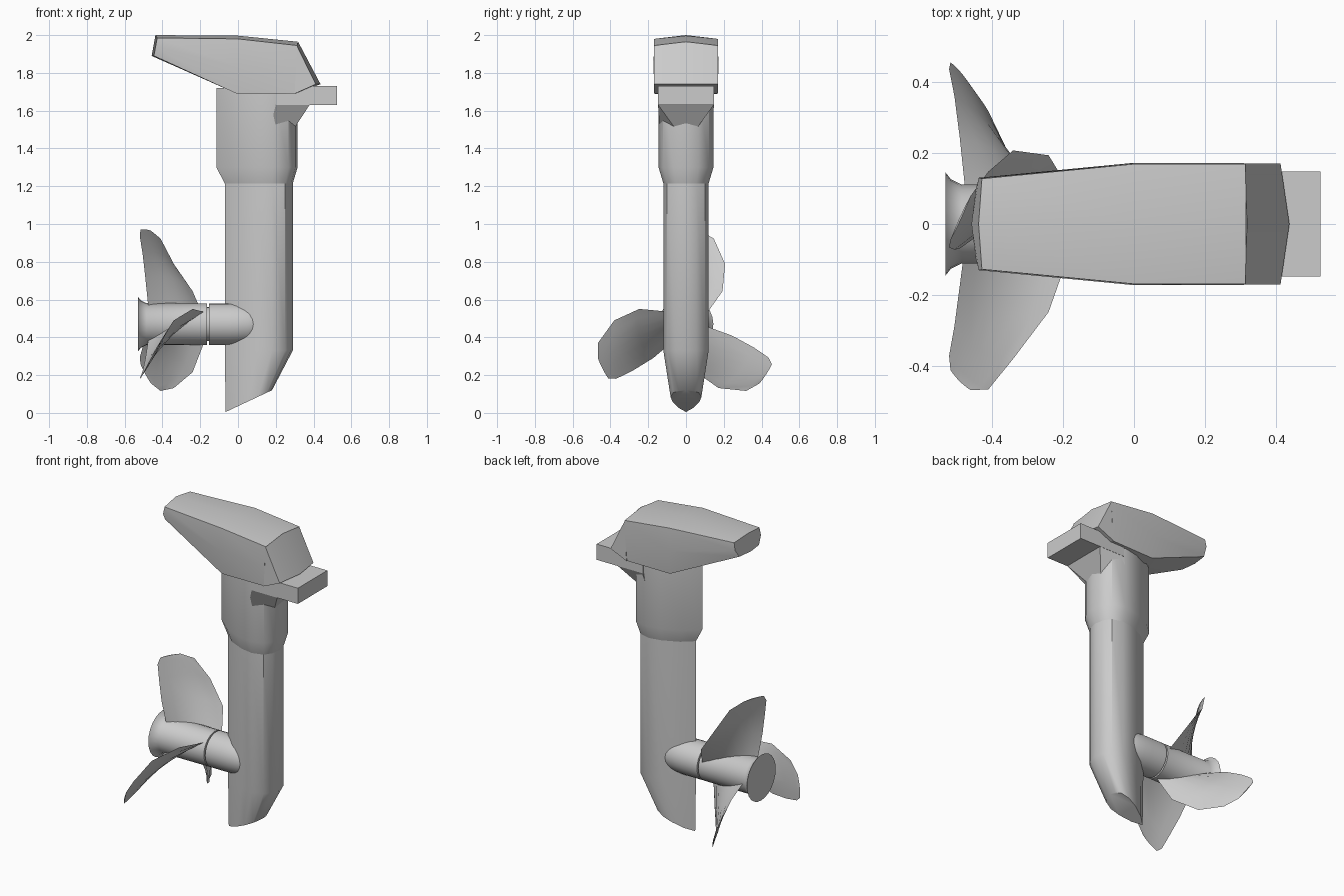
import bpy, bmesh, math
from mathutils import Vector, Matrix

if "Cube" in bpy.data.objects:
    bpy.data.objects.remove(bpy.data.objects["Cube"], do_unlink=True)

# One painted metal colour for everything
GREY = (0.6, 0.6, 0.6, 1)
metal = bpy.data.materials.new("grey_metal")
metal.use_nodes = True
metal.diffuse_color = GREY
metal.node_tree.nodes["Principled BSDF"].inputs["Base Color"].default_value = GREY


def loft(name, rings, angle=40, caps=True):
    """Skin a list of equal-length closed rings and cap both ends."""
    bm = bmesh.new()
    rows = [[bm.verts.new(p) for p in ring] for ring in rings]
    n = len(rows[0])
    for a, b in zip(rows, rows[1:]):
        for i in range(n):
            j = (i + 1) % n
            bm.faces.new((a[i], a[j], b[j], b[i]))
    if caps:
        bm.faces.new(rows[0][::-1])
        bm.faces.new(rows[-1])
    bmesh.ops.remove_doubles(bm, verts=bm.verts, dist=0.0005)
    bmesh.ops.recalc_face_normals(bm, faces=bm.faces)
    mesh = bpy.data.meshes.new(name)
    bm.to_mesh(mesh)
    bm.free()
    mesh.materials.append(metal)
    obj = bpy.data.objects.new(name, mesh)
    bpy.context.collection.objects.link(obj)
    bpy.ops.object.select_all(action="DESELECT")
    obj.select_set(True)
    bpy.context.view_layer.objects.active = obj
    bpy.ops.object.shade_smooth_by_angle(angle=math.radians(angle))
    return obj


def mirrored(half):
    """Close a half outline (first and last points on y = 0) across y = 0."""
    return half + [(x, -y) for x, y in half[-2:0:-1]]


# Leg: teardrop section, sharp behind and round ahead, with a slanted foot
teardrop = mirrored([(-0.07, 0), (0, 0.06), (0.1, 0.105), (0.18, 0.12),
                     (0.25, 0.1), (0.28, 0.055), (0.29, 0)])


def leg_ring(z, grow=1.0):
    return [(0.1 + (x - 0.1) * grow, y * grow, z) for x, y in teardrop]


foot = []
for x, y in teardrop:
    t = (x + 0.07) / 0.36
    foot.append((-0.065 + 0.245 * t, y * 0.68, 0.005 + 0.115 * t))
loft("leg", [foot, leg_ring(0.33), leg_ring(1.215)])

# Wider upper housing
collar = [(x * 1.195 - 0.031, y * 1.21) for x, y in teardrop]
loft("upper_housing", [leg_ring(1.215),
                       [(x, y, 1.3) for x, y in collar],
                       [(x, y, 1.72) for x, y in collar]])


# Mounting bracket and the wedge that carries it
def rectangle(x0, x1, y0, y1, z):
    return [(x0, -y0, z), (x1, -y1, z), (x1, y1, z), (x0, y0, z)]


loft("mounting_bracket", [rectangle(0.2, 0.525, 0.148, 0.148, z) for z in (1.63, 1.73)], 20)
loft("bracket_wedge", [rectangle(0.17, 0.3, 0.14, 0.06, 1.51),
                       rectangle(0.2, 0.38, 0.148, 0.148, 1.632)], 15)


# Cowl: sections along x, each with a slightly peaked top
def cowl_ring(x_low, x_high, low, side_top, peak, width, tuck, nose=0.0):
    def px(z):
        return x_low + (x_high - x_low) * (z - low) / (peak - low)
    mid = low + (side_top - low) * 0.5
    half = [(0, low), (width * tuck, low), (width, mid), (width * 0.98, side_top), (0, peak)]
    pts = half + [(-y, z) for y, z in half[-2:0:-1]]
    return [(px(z) + (nose if y == 0 else 0), y, z) for y, z in pts]


loft("cowl", [cowl_ring(-0.445, -0.425, 1.89, 1.985, 2.0, 0.13, 0.75, -0.012),
              cowl_ring(0, 0, 1.687, 1.98, 1.997, 0.172, 0.94),
              cowl_ring(0.3, 0.315, 1.69, 1.945, 1.965, 0.172, 0.96)], 60)

# Slanted cowl front, a wedge leaning out to its lower lip
W = 0.17
crown, lip = (0.318, 0, 1.965), (0.437, 0, 1.74)
loft("cowl_front", [
    [(0.3, -W, 1.69), (0.412, -W, 1.74), (0.312, -W, 1.943)],
    [(0.3, 0, 1.69), lip, crown],
    [(0.3, W, 1.69), (0.412, W, 1.74), (0.312, W, 1.943)]], 35)

# Gear case and propeller hub, turned about the shaft line
SHAFT_Z = 0.47


def turned(name, profile, sides=24):
    rings = []
    for x, r in profile:
        rings.append([(x, r * math.cos(math.tau * i / sides),
                       SHAFT_Z + r * math.sin(math.tau * i / sides)) for i in range(sides)])
    return loft(name, rings)


turned("gear_case", [(-0.154, 0.11), (-0.05, 0.11), (0, 0.109), (0.05, 0.104), (0.11, 0.09), (0.15, 0.06)])
turned("gear_case_shaft", [(-0.17, 0.09), (-0.14, 0.09)])
turned("propeller_hub", [(-0.53, 0.145), (-0.515, 0.126), (-0.485, 0.111), (-0.163, 0.11)])

# Propeller blades: each row runs from leading to trailing edge (radius, degrees, x)
blade_rows = [((0.1, 20, -0.18), (0.1, 115, -0.475)),
              ((0.26, 42, -0.24), (0.25, 106, -0.49)),
              ((0.38, 57, -0.34), (0.38, 101, -0.505)),
              ((0.476, 72, -0.41), (0.47, 98, -0.52)),
              ((0.5, 81, -0.46), (0.502, 95, -0.516))]
STEPS = 6


def blade_point(lead, trail, t, thick):
    r, deg, x = Vector(lead).lerp(Vector(trail), t)
    bulge = thick * math.sin(math.pi * t) * (0.55 - r)
    a = math.radians(deg)
    return (x + bulge, r * math.cos(a), r * math.sin(a))


for k, label in enumerate(("upper", "right", "left")):
    turn = Matrix.Translation((0, 0, SHAFT_Z)) @ Matrix.Rotation(k * math.tau / 3, 4, "X")
    rings = []
    for lead, trail in blade_rows:
        face = [blade_point(lead, trail, i / STEPS, 0.05) for i in range(STEPS + 1)]
        back = [blade_point(lead, trail, i / STEPS, -0.05) for i in range(STEPS - 1, 0, -1)]
        rings.append([turn @ Vector(p) for p in face + back])
    loft(f"propeller_blade_{label}", rings, 50)
